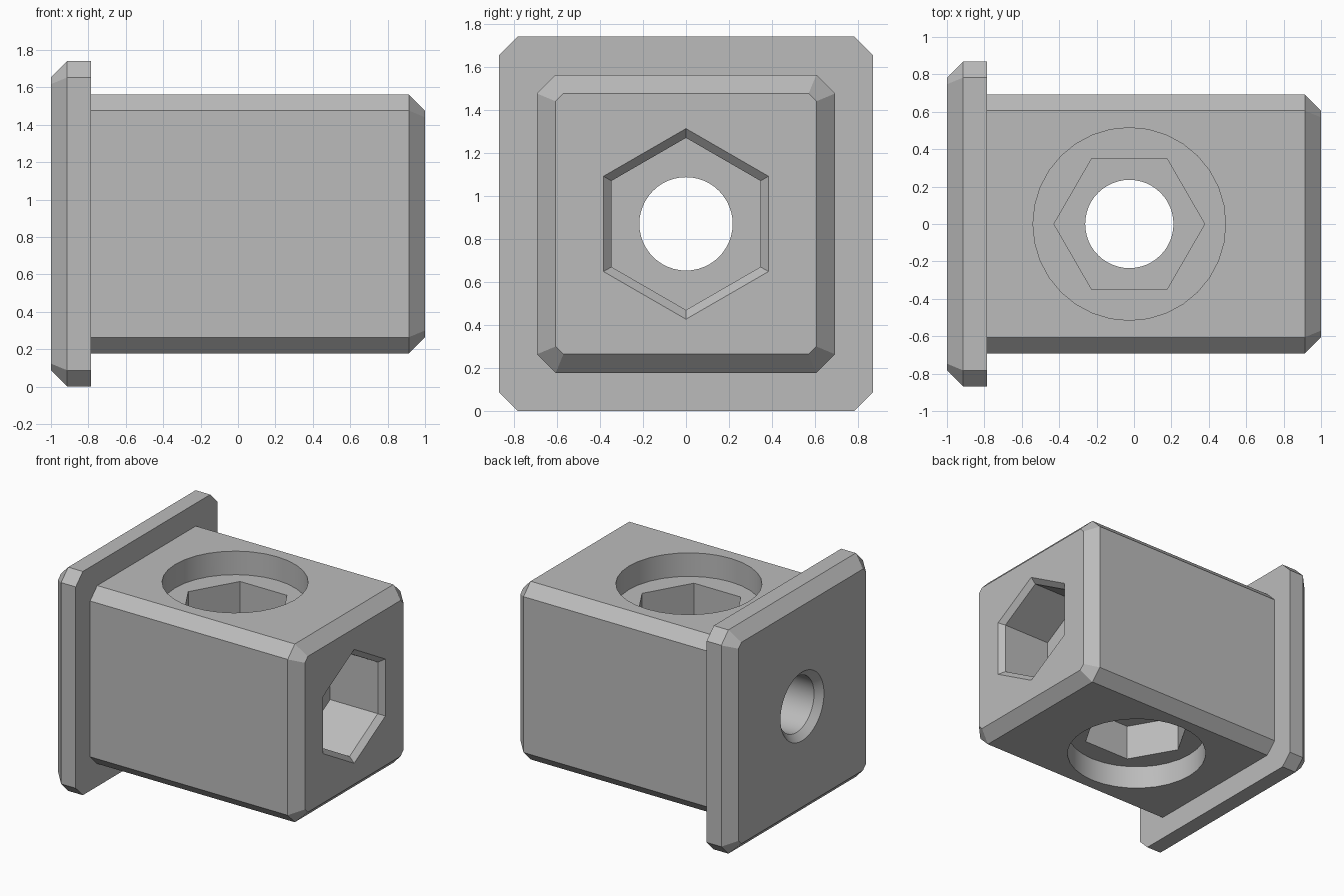
import bpy
import bmesh
from math import cos, sin, pi, sqrt

if "Cube" in bpy.data.objects:
    bpy.data.objects.remove(bpy.data.objects["Cube"])

MID = 0.87          # height of the horizontal axis
BORE_X = -0.025     # position of the vertical axis

grey = bpy.data.materials.new("plain grey")
grey.use_nodes = True
colour = (0.5, 0.5, 0.5, 1)
grey.diffuse_color = colour
grey.node_tree.nodes["Principled BSDF"].inputs["Base Color"].default_value = colour


def along_x(a, b, t):
    return (t, a, b + MID)


def along_z(a, b, t):
    return (a + BORE_X, b, t)


def chamfered_square(h, c):
    """Square of half width h with corners cut by c."""
    k = h - c
    return [(h, -k), (h, k), (k, h), (-k, h), (-h, k), (-h, -k), (-k, -h), (k, -h)]


def polygon(n, r, start=0.0):
    return [(r * cos(start + 2 * pi * i / n), r * sin(start + 2 * pi * i / n))
            for i in range(n)]


def loft(name, place, sections):
    """Closed solid through a list of (position, outline) sections."""
    bm = bmesh.new()
    rings = [[bm.verts.new(place(a, b, t)) for a, b in outline]
             for t, outline in sections]
    n = len(rings[0])
    for low, high in zip(rings, rings[1:]):
        for i in range(n):
            j = (i + 1) % n
            bm.faces.new((low[i], low[j], high[j], high[i]))
    bm.faces.new(rings[0][::-1])
    bm.faces.new(rings[-1])
    bmesh.ops.recalc_face_normals(bm, faces=bm.faces)
    mesh = bpy.data.meshes.new(name)
    bm.to_mesh(mesh)
    bm.free()
    mesh.materials.append(grey)
    obj = bpy.data.objects.new(name, mesh)
    bpy.context.collection.objects.link(obj)
    return obj


# Housing: wide end flange stepping down to a square body, both ends chamfered
CH = 0.087
CH_END = CH - CH * (2 - sqrt(2))
FLANGE, BODY = 0.87, 0.693
housing = loft("flanged_housing", along_x, [
    (-1, chamfered_square(FLANGE - CH, CH_END)),
    (-1 + CH, chamfered_square(FLANGE, CH)),
    (-0.787, chamfered_square(FLANGE, CH)),
    (-0.787, chamfered_square(BODY, CH)),
    (1 - CH, chamfered_square(BODY, CH)),
    (1, chamfered_square(BODY - CH, CH_END)),
])

# Horizontal hexagonal socket with a chamfered mouth
cutters = [loft("socket_cutter", along_x, [
    (t, polygon(6, r, pi / 2))
    for t, r in ((0.55, 0.4), (0.96, 0.4), (1.04, 0.486))])]

# Horizontal round hole, flared at the flange
cutters.append(loft("cross_hole_cutter", along_x, [
    (t, polygon(48, r))
    for t, r in ((-1.05, 0.317), (-0.95, 0.217), (0.7, 0.217))]))

# Vertical round hole
cutters.append(loft("vertical_hole_cutter", along_z, [
    (t, polygon(48, 0.236)) for t in (0.1, 1.65)]))

# Counterbore and hexagonal pocket, mirrored top and bottom
for side, label in ((1, "top"), (-1, "bottom")):
    for part, n, r, floor, mouth in (("counterbore", 32, 0.515, 0.51, 0.8),
                                     ("pocket", 6, 0.403, 0.23, 0.6)):
        cutters.append(loft(label + "_" + part + "_cutter", along_z, [
            (MID + side * h, polygon(n, r)) for h in (floor, mouth)]))

# Cut everything out of the housing
bpy.context.view_layer.objects.active = housing
for cutter in cutters:
    cutter.hide_render = True
    cut = housing.modifiers.new(cutter.name, 'BOOLEAN')
    cut.operation = 'DIFFERENCE'
    cut.solver = 'EXACT'
    cut.object = cutter
    bpy.ops.object.modifier_apply(modifier=cut.name)
for cutter in cutters:
    bpy.data.objects.remove(cutter)

# Smooth bores, crisp chamfers
bpy.ops.object.select_all(action='DESELECT')
housing.select_set(True)
bpy.ops.object.shade_smooth_by_angle(angle=pi / 9)
